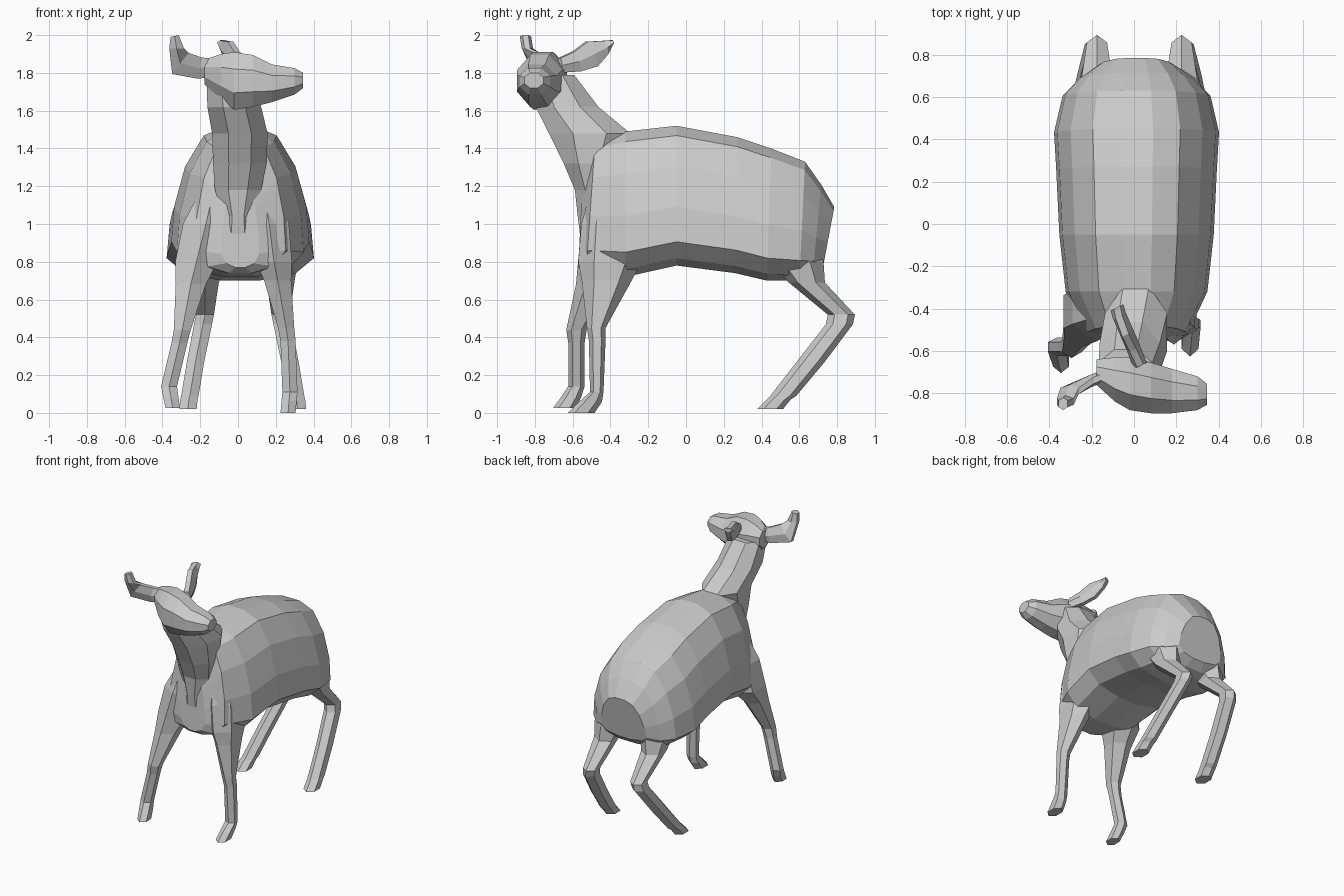
import bpy, bmesh
from math import sin, cos, pi
from mathutils import Vector


def loft(name, rings):
    """Skin a list of equal-length point rings into a closed flat-shaded mesh."""
    bm = bmesh.new()
    loops = [[bm.verts.new(p) for p in ring] for ring in rings]
    n = len(loops[0])
    for a, b in zip(loops, loops[1:]):
        for i in range(n):
            j = (i + 1) % n
            bm.faces.new((a[i], a[j], b[j], b[i]))
    bm.faces.new(loops[0])
    bm.faces.new(loops[-1])
    bmesh.ops.triangulate(bm, faces=[f for f in bm.faces if len(f.verts) > 4])
    bmesh.ops.recalc_face_normals(bm, faces=bm.faces)
    mesh = bpy.data.meshes.new(name)
    bm.to_mesh(mesh)
    bm.free()
    obj = bpy.data.objects.new(name, mesh)
    bpy.context.collection.objects.link(obj)
    return obj


def ring(c, u, v, n):
    """Polygonal ellipse about c spanned by half-axes u and v."""
    c, u, v = Vector(c), Vector(u), Vector(v)
    return [c + u * cos(2 * pi * (i + .5) / n) + v * sin(2 * pi * (i + .5) / n)
            for i in range(n)]


def level_loft(name, stations, n, fit=1.0):
    """Loft through horizontal ellipses given as (x, y0, y1, z, half width)."""
    return loft(name, [ring((x, (y0 + y1) / 2, z), (w * fit, 0, 0),
                            (0, (y1 - y0) / 2 * fit, 0), n)
                       for x, y0, y1, z, w in stations])


def weld(target, part):
    """Union a part into the target so no hidden inner faces remain."""
    mod = target.modifiers.new("weld", "BOOLEAN")
    mod.operation, mod.solver, mod.object = "UNION", "EXACT", part
    bpy.context.view_layer.objects.active = target
    bpy.ops.object.modifier_apply(modifier=mod.name)
    bpy.data.objects.remove(part)


# Barrel-shaped body: (top y, bottom y, top z, bottom z, half width)
half = [(.2, 1), (.53, .93), (.8, .71), (.96, .42), (1, .17), (.74, .05), (.25, 0)]
section = half + [(-x, t) for x, t in reversed(half)]
stations = [(-.55, -.57, 1.20, .77, .10), (-.48, -.53, 1.45, .74, .24),
            (-.32, -.32, 1.49, .72, .335), (-.05, -.05, 1.52, .78, .365),
            (.27, .26, 1.46, .74, .38), (.45, .43, 1.40, .70, .39),
            (.63, .60, 1.33, .70, .35), (.715, .67, 1.21, .72, .28),
            (.785, .725, 1.09, .77, .19)]
body = loft("body", [[(.012 + x * w, yb + t * (yt - yb), bot + t * (top - bot))
                      for x, t in section] for yt, yb, top, bot, w in stations])

# Neck, leaning forward from the withers and tapering into the breast
neck = level_loft("neck", [(.0, -.555, -.40, .88, .10), (.0, -.575, -.40, 1.04, .075),
                           (.0, -.59, -.40, 1.18, .125), (.01, -.65, -.38, 1.32, .145),
                           (.01, -.73, -.29, 1.48, .15), (-.02, -.80, -.46, 1.62, .145),
                           (-.04, -.81, -.59, 1.79, .13)], 8, 1.06)

# Head turned to the side: (x, y, bottom z, top z, half depth)
stations = [(-.178, -.70, 1.74, 1.87, .06), (-.09, -.735, 1.66, 1.90, .105),
            (-.02, -.755, 1.605, 1.91, .125), (.08, -.775, 1.62, 1.895, .12),
            (.18, -.79, 1.645, 1.845, .105), (.30, -.80, 1.685, 1.825, .08),
            (.345, -.805, 1.72, 1.80, .05)]
head = loft("head", [ring((x, y, (z0 + z1) / 2), (0, d * 1.08, 0),
                          (0, 0, (z1 - z0) / 2 * 1.08), 8) for x, y, z0, z1, d in stations])

# Front legs and shoulders, the left one stepping forward and outward
legs = [level_loft("front_leg_right",
                   [(.13, -.48, -.30, 1.22, .06), (.165, -.54, -.25, 1.0, .11),
                    (.19, -.555, -.25, .80, .10), (.21, -.54, -.30, .70, .075),
                    (.255, -.52, -.43, .45, .045), (.265, -.51, -.43, .38, .042),
                    (.275, -.505, -.44, .11, .042), (.27, -.56, -.45, .06, .042),
                    (.265, -.62, -.49, 0, .042)], 6, 1.1),
        level_loft("front_leg_left",
                   [(-.12, -.48, -.30, 1.22, .06), (-.17, -.54, -.25, 1.0, .13),
                    (-.22, -.56, -.27, .80, .12), (-.25, -.575, -.39, .68, .085),
                    (-.295, -.63, -.53, .44, .048), (-.31, -.62, -.54, .37, .045),
                    (-.365, -.62, -.54, .14, .045), (-.355, -.66, -.56, .08, .043),
                    (-.345, -.70, -.59, .025, .04)], 6, 1.08)]

# Hind legs: thigh, backward hock, cannon and hoof; feet splay outward
hind = [(.52, .66, .98, .06, -.06), (.45, .72, .80, .11, -.01), (.55, .73, .69, .08, 0),
        (.755, .89, .52, .052, 0), (.745, .88, .47, .052, .01), (.59, .73, .27, .05, .05),
        (.45, .58, .09, .05, .08), (.43, .55, .07, .05, .085), (.38, .51, .02, .05, .09)]
for side, sx, hip in (("right", 1, .225), ("left", -1, .175)):
    legs.append(level_loft("hind_leg_" + side,
                           [(sx * (hip + out), y0, y1, z, w)
                            for y0, y1, z, w, out in hind], 6, 1.06))

for part in [neck, head] + legs:
    weld(body, part)


# Ears: (centre, half-width vector) along each leaf shape
def ear(name, path, thick):
    weld(body, loft(name, [ring(c, w, thick, 6) for c, w in path]))


ear("left_ear", [((-.12, -.71, 1.83), (0, 0, .05)), ((-.20, -.74, 1.825), (.01, 0, .065)),
                 ((-.305, -.79, 1.85), (.05, 0, .065)), ((-.325, -.84, 1.93), (.045, 0, 0)),
                 ((-.335, -.85, 1.995), (.025, 0, .005))], (0, .03, 0))
ear("right_ear", [((.03, -.67, 1.84), (0, 0, .045)), ((-.005, -.58, 1.86), (0, -.02, .06)),
                  ((-.04, -.50, 1.90), (0, -.03, .075)), ((-.07, -.43, 1.935), (0, -.015, .04)),
                  ((-.08, -.395, 1.96), (0, 0, .015))], (.03, .015, 0))
